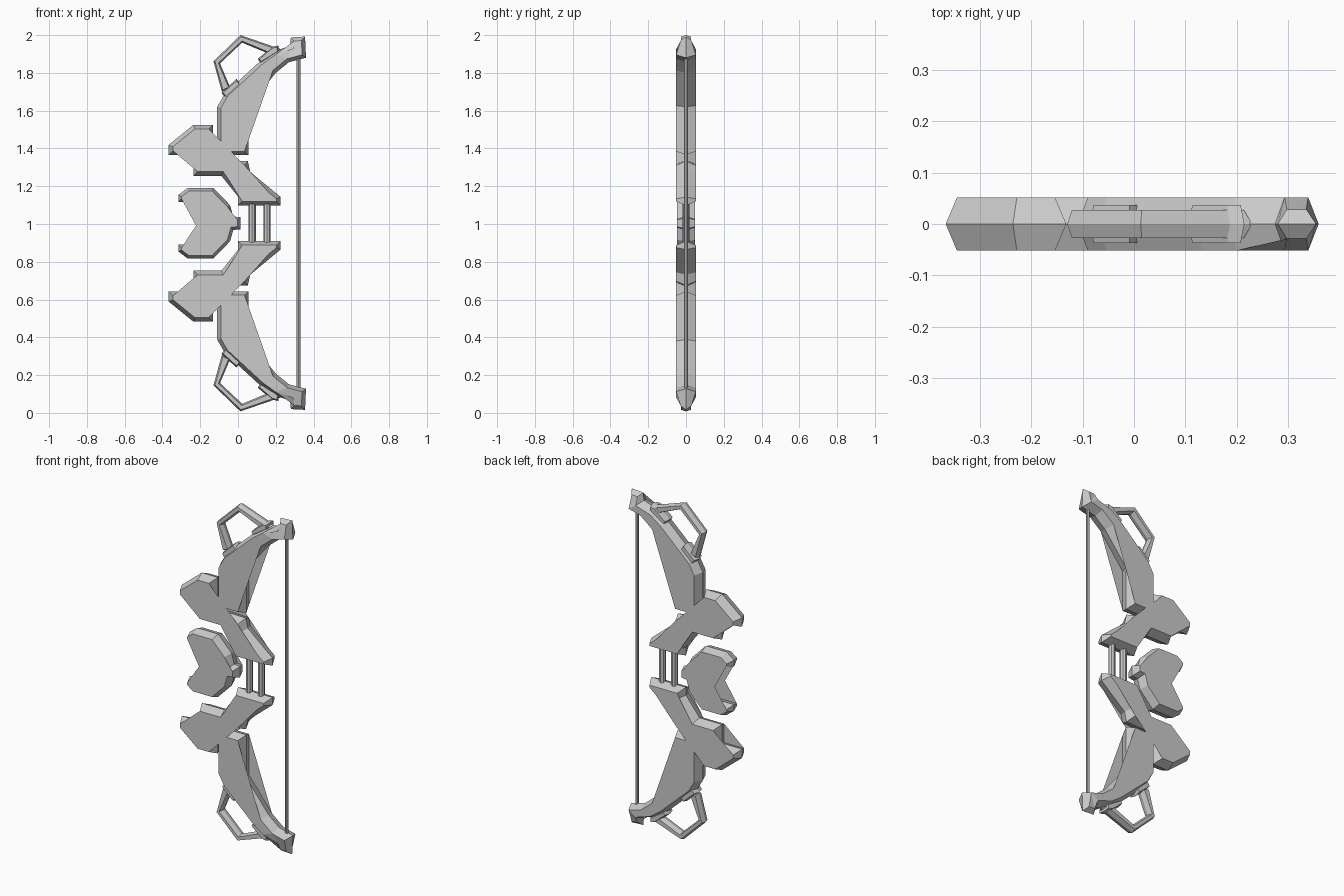
import bpy
import bmesh
from mathutils import Vector

MID = 1.004  # height of the plane that mirrors the upper half onto the lower

if "Cube" in bpy.data.objects:
    bpy.data.objects.remove(bpy.data.objects["Cube"])

grey = bpy.data.materials.new("plain grey")
grey.use_nodes = True
colour = (0.6, 0.6, 0.6, 1)
grey.diffuse_color = colour
grey.node_tree.nodes["Principled BSDF"].inputs["Base Color"].default_value = colour


def inset(points, d):
    """Mitred inward offset of an anticlockwise outline."""
    result = []
    for i, p in enumerate(points):
        a = (p - points[i - 1]).normalized()
        b = (points[(i + 1) % len(points)] - p).normalized()
        na, nb = Vector((-a.y, a.x)), Vector((-b.y, b.x))
        result.append(p + (na + nb) * d / (1 + na.dot(nb)))
    return result


def finish(name, bm, mirror):
    bmesh.ops.recalc_face_normals(bm, faces=bm.faces)
    mesh = bpy.data.meshes.new(name)
    bm.to_mesh(mesh)
    bm.free()
    mesh.materials.append(grey)
    obj = bpy.data.objects.new(name, mesh)
    obj.location.z = MID
    bpy.context.collection.objects.link(obj)
    if mirror:
        mod = obj.modifiers.new("lower half", 'MIRROR')
        mod.use_axis = (False, False, True)
        mod.use_clip = False
        mod.use_mirror_merge = False


def ridged_plate(name, outline, half, bevel, mirror=True, taper_above=9):
    """Plate whose rim is a ridge at y = 0, narrowing to flat front and back."""
    pts = [Vector((x, z - MID)) for x, z in outline]
    area = sum(pts[i - 1].cross(p) for i, p in enumerate(pts))
    if area < 0:
        pts.reverse()
    small = inset(pts, bevel)
    bm = bmesh.new()

    def ring(points, y):
        return [bm.verts.new((p.x, y * (0.55 if p.y + MID > taper_above else 1), p.y))
                for p in points]

    front, rim, back = ring(small, -half), ring(pts, 0), ring(small, half)
    for a, b in ((front, rim), (rim, back)):
        for i in range(len(pts)):
            bm.faces.new((a[i - 1], a[i], b[i], b[i - 1]))
    caps = [bm.faces.new(front), bm.faces.new(back)]
    bmesh.ops.triangulate(bm, faces=caps)
    finish(name, bm, mirror)


def rod(name, x, radius, length, sides):
    bm = bmesh.new()
    bmesh.ops.create_cone(bm, cap_ends=True, segments=sides, radius1=radius,
                          radius2=radius, depth=length)
    bmesh.ops.translate(bm, verts=bm.verts, vec=(x, 0, 0))
    finish(name, bm, False)


# Curved limbs ending in narrowed tips
ridged_plate("limbs", [
    (-0.11, 1.365), (0.055, 1.365), (0.055, 1.62), (0.2, 1.80), (0.27, 1.857),
    (0.36, 1.88), (0.355, 1.992), (0.28, 1.988), (0.275, 1.942), (0.19, 1.915),
    (0.12, 1.865), (-0.07, 1.69), (-0.11, 1.62)], 0.052, 0.02, taper_above=1.95)

# Stepped wings between the limbs and the grip
ridged_plate("wings", [
    (-0.367, 1.366), (-0.236, 1.366), (-0.236, 1.255), (-0.088, 1.255), (0, 1.145),
    (0, 1.098), (0.226, 1.098), (0.226, 1.143), (0.065, 1.276), (0.052, 1.333),
    (-0.132, 1.338), (-0.132, 1.525), (-0.236, 1.525), (-0.367, 1.419)], 0.052, 0.022)

# Open pentagon loops on the limbs, with their mounting blocks
ridged_plate("loops", [
    (-0.085, 1.70), (-0.13, 1.862), (0.013, 2.0), (0.23, 1.925), (0.19, 1.89),
    (0.022, 1.96), (-0.095, 1.85), (-0.04, 1.72)], 0.027, 0.008)
ridged_plate("loop_lower_mounts", [
    (-0.06, 1.66), (0.02, 1.735), (-0.008, 1.768), (-0.088, 1.695)], 0.037, 0.007)
ridged_plate("loop_upper_mounts", [
    (0.12, 1.85), (0.215, 1.91), (0.215, 1.945), (0.18, 1.938), (0.105, 1.875)],
    0.037, 0.007)

# Open ring with a knob in front of the grip
upper = [(-0.315, 1.117), (-0.315, 1.154), (-0.267, 1.19), (-0.13, 1.19),
         (-0.042, 1.1), (-0.025, 1.04), (0.013, 1.036)]
inner = [(-0.08, 1.05), (-0.135, 1.117)]
half_ring = inner + upper
lower = [(x, 2 * MID - z) for x, z in reversed(half_ring)]
ridged_plate("open_ring", half_ring + lower, 0.048, 0.016, mirror=False)

# Grip posts and string
for label, x in (("front", 0.075), ("rear", 0.153)):
    rod(label + "_grip_post", x, 0.019, 0.22, 8)
rod("string", 0.32, 0.01, 1.74, 8)
